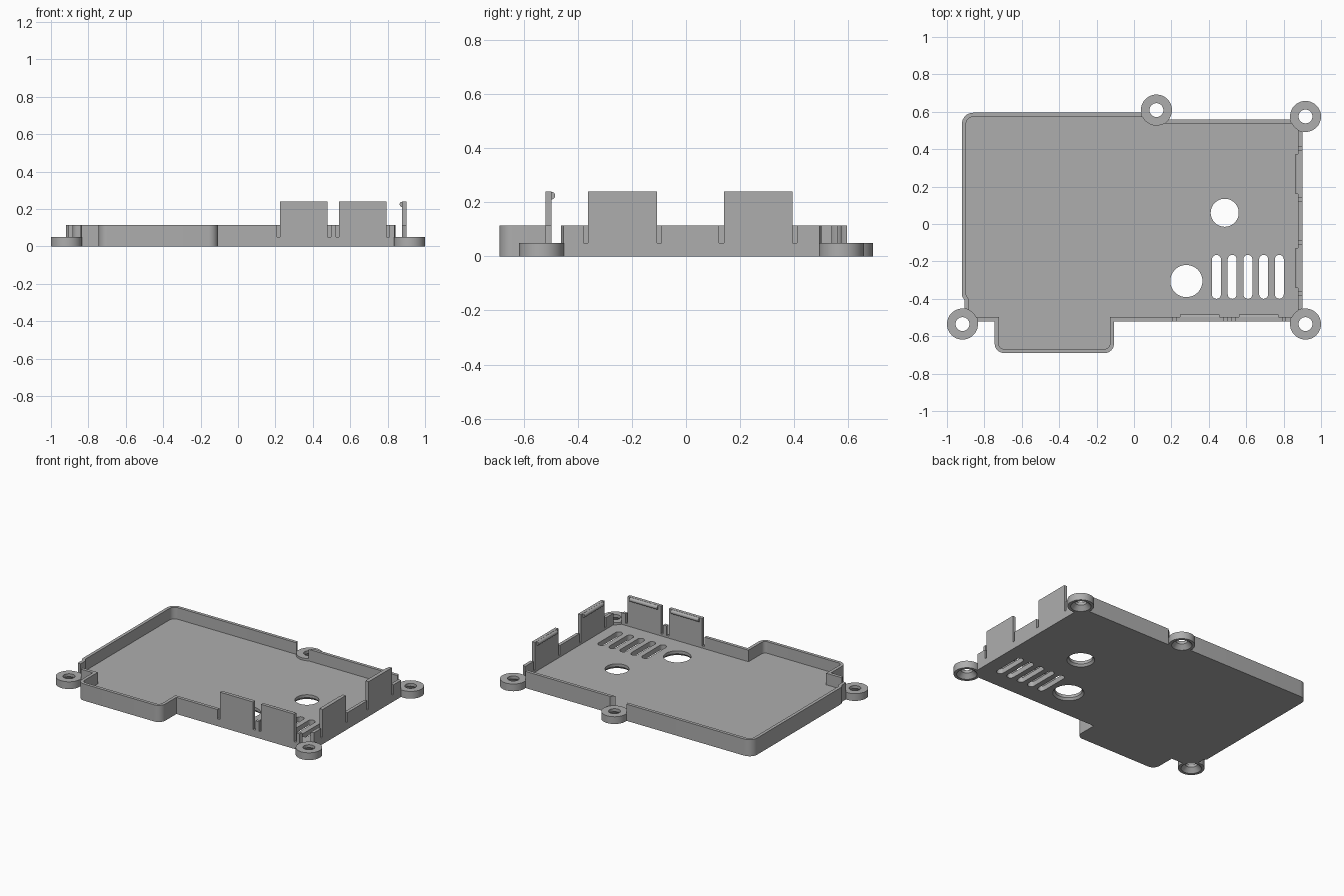
import bpy, bmesh, math
from mathutils import Vector, Matrix

old = bpy.data.objects.get("Cube")
if old:
    bpy.data.objects.remove(old, do_unlink=True)

FLOOR, WALL, BOSS, CLIP = 0.035, 0.115, 0.05, 0.24
THICK, BOSS_R = 0.022, 0.083

grey = bpy.data.materials.new("grey plastic")
grey.use_nodes = True
colour = (0.42, 0.42, 0.42, 1)
grey.diffuse_color = colour
for node in grey.node_tree.nodes:
    if node.type == 'BSDF_PRINCIPLED':
        node.inputs["Base Color"].default_value = colour


def loft(name, rings, wrap=False, matrix=None):
    """Skin matching (loop, z) rings; cap the ends, or wrap back to the first ring."""
    bm = bmesh.new()
    loops = [[bm.verts.new((p[0], p[1], z)) for p in loop] for loop, z in rings]
    n = len(loops[0])
    pairs = list(zip(loops, loops[1:]))
    if wrap:
        pairs.append((loops[-1], loops[0]))
    else:
        bm.faces.new(loops[0][::-1])
        bm.faces.new(loops[-1])
    for a, b in pairs:
        for i in range(n):
            j = (i + 1) % n
            bm.faces.new((a[i], a[j], b[j], b[i]))
    if matrix:
        bm.transform(matrix)
    bmesh.ops.recalc_face_normals(bm, faces=bm.faces)
    mesh = bpy.data.meshes.new(name)
    bm.to_mesh(mesh)
    bm.free()
    mesh.materials.append(grey)
    obj = bpy.data.objects.new(name, mesh)
    bpy.context.collection.objects.link(obj)
    return obj


def circle(x, y, r, n=48):
    return [(x + r * math.cos(2 * math.pi * i / n), y + r * math.sin(2 * math.pi * i / n)) for i in range(n)]


def rect(x0, x1, y0, y1):
    return [(x0, y0), (x1, y0), (x1, y1), (x0, y1)]


def stadium(x, y0, y1, r, n=10):
    top = [(x + r * math.cos(math.pi * i / n), y1 - r + r * math.sin(math.pi * i / n)) for i in range(n + 1)]
    return top + [(2 * x - px, y0 + y1 - py) for px, py in top]


def outline(corners, inset=0.0, steps=8):
    """Inset a counter-clockwise outline and round the square corners that have a radius."""
    pts = [Vector(c[:2]) for c in corners]
    out = []
    for i, p in enumerate(pts):
        d_in = (p - pts[i - 1]).normalized()
        d_out = (pts[(i + 1) % len(pts)] - p).normalized()
        n_in, n_out = Vector((-d_in.y, d_in.x)), Vector((-d_out.y, d_out.x))
        q = p + (n_in + n_out) * inset / (1 + n_in.dot(n_out))
        r = corners[i][2] - inset
        if r <= 0:
            out.append(q)
            continue
        centre = q + r * (d_out - d_in)
        for k in range(steps + 1):
            a = math.pi / 2 * k / steps
            out.append(centre + r * (math.sin(a) * d_in - math.cos(a) * d_out))
    return out


def cut(target, cutter):
    cutter.hide_render = True
    mod = target.modifiers.new("cut", 'BOOLEAN')
    mod.operation, mod.solver, mod.object = 'DIFFERENCE', 'EXACT', cutter
    bpy.context.view_layer.objects.active = target
    bpy.ops.object.modifier_apply(modifier=mod.name)
    bpy.data.objects.remove(cutter, do_unlink=True)


# Tray: outline with a front bay, hollowed to a floor and a thin rim
corners = [(-0.905, -0.52, 0), (-0.745, -0.52, 0), (-0.745, -0.69, 0.05), (-0.107, -0.69, 0.05),
           (-0.107, -0.52, 0), (0.9, -0.52, 0), (0.9, 0.56, 0), (0.12, 0.56, 0),
           (0.12, 0.595, 0), (-0.92, 0.595, 0.06), (-0.92, -0.385, 0), (-0.905, -0.41, 0)]
tray = loft("tray", [(outline(corners), 0), (outline(corners), WALL)])
pocket = outline(corners, THICK)
cut(tray, loft("pocket_cutter", [(pocket, FLOOR), (pocket, 0.3)]))

# Screw bosses with countersunk undersides
bosses = {"front_right": (-0.917, -0.535), "front_left": (0.917, -0.535),
          "back_left": (0.917, 0.575), "back_middle": (0.12, 0.609)}
for place, (x, y) in bosses.items():
    ring = circle(x, y, BOSS_R)
    cut(tray, loft("boss_cutter", [(ring, -0.1), (ring, 0.3)]))
    profile = [(BOSS_R, 0), (BOSS_R, BOSS), (0.037, BOSS), (0.037, 0.03), (0.064, 0)]
    loft(place + "_screw_boss", [(circle(x, y, r), z) for r, z in profile], wrap=True)

# Round floor openings, chamfered below
for x, y, r in ((0.28, -0.305, 0.086), (0.485, 0.06, 0.075)):
    profile = [(r + 0.02, -0.01), (r, 0.015), (r, 0.08)]
    cut(tray, loft("hole_cutter", [(circle(x, y, s), z) for s, z in profile]))

# Vent slots
for i in range(5):
    slot = stadium(0.441 + 0.084 * i, -0.4, -0.165, 0.024)
    cut(tray, loft("vent_cutter", [(slot, -0.1), (slot, 0.2)]))

# Snap clips with rounded catches, set in notches of the rim
turn = Matrix.Rotation(math.pi / 2, 4, 'Z')
clips = [("front_clip_inner", 0.352, 0.52, Matrix()), ("front_clip_outer", 0.667, 0.52, Matrix()),
         ("side_clip_front", -0.235, 0.9, turn), ("side_clip_back", 0.267, 0.9, turn)]
for name, c, d, m in clips:
    half, gap = 0.127, 0.017
    notch = rect(c - half - gap, c + half + gap, -d - 0.03, -d + THICK + 0.01)
    cut(tray, loft("notch_cutter", [(notch, BOSS), (notch, 0.3)], matrix=m))
    blade = rect(c - half, c + half, -d, -d + THICK)
    loft(name, [(blade, BOSS), (blade, CLIP)], matrix=m)
    bar = circle(0, 0, 0.014, 20)
    lay = m @ Matrix.Translation((c, -d + THICK, 0.225)) @ Matrix.Rotation(math.pi / 2, 4, 'Y')
    loft(name + "_catch", [(bar, -0.106), (bar, 0.106)], matrix=lay)

# Smooth shading on the rounded surfaces
bpy.ops.object.select_all(action='DESELECT')
for obj in bpy.context.collection.objects:
    if obj.type == 'MESH' and grey.name in obj.data.materials:
        obj.select_set(True)
        bpy.context.view_layer.objects.active = obj
bpy.ops.object.shade_smooth_by_angle(angle=math.radians(30))
